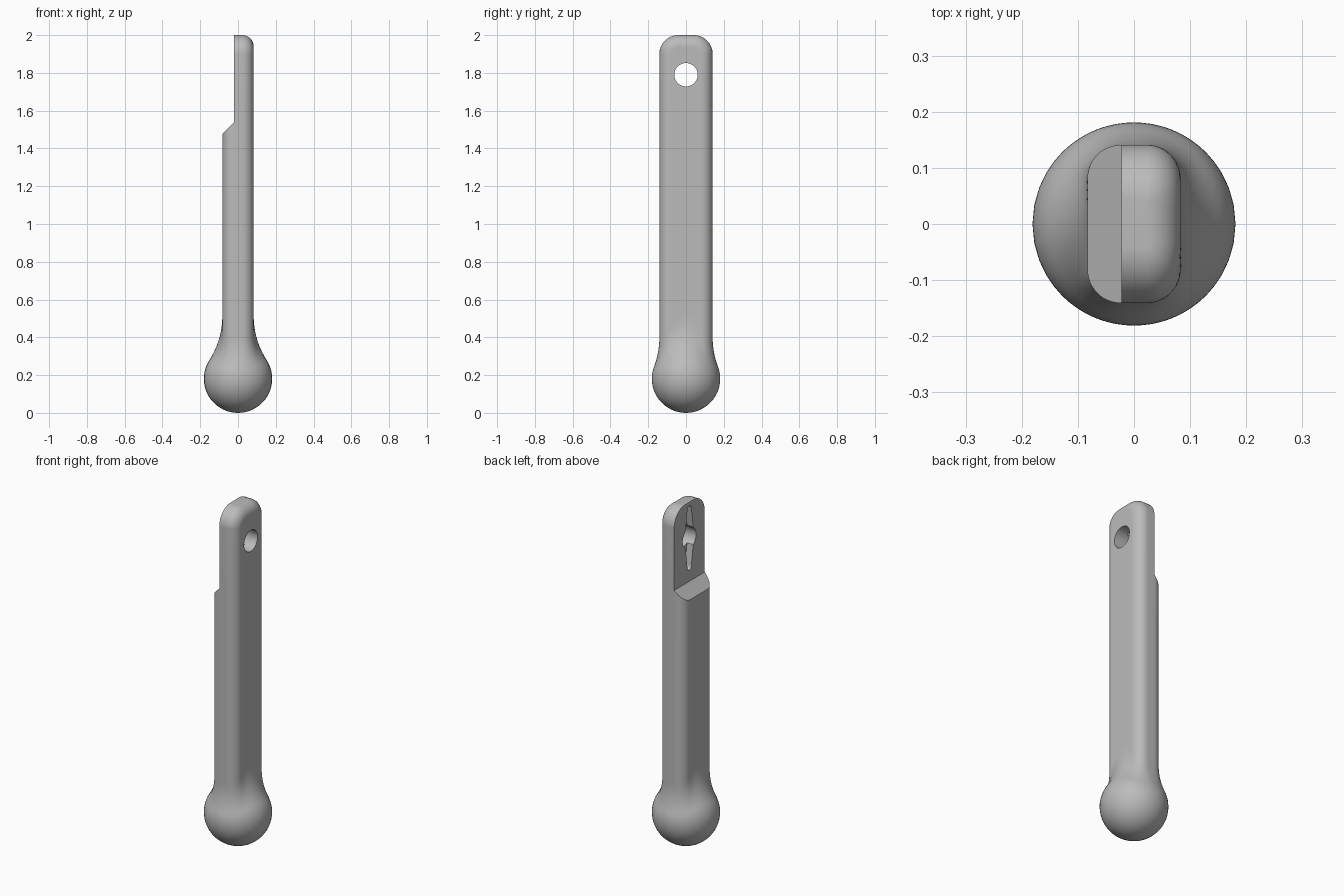
import bpy, bmesh, math

cube = bpy.data.objects.get("Cube")
if cube:
    bpy.data.objects.remove(cube)

BALL = 0.181      # ball radius, also its centre height
HALF_X, HALF_Y = 0.083, 0.141
EDGE = 0.06       # rounding of the long edges
CORNER = 0.1      # rounding of the top corners
BLEND = 0.43      # fillet between shaft and ball
TOP = 2.0
NOTCH_X = -0.022
HOLE_Z = 1.79

grey = bpy.data.materials.new("grey")
grey.use_nodes = True
colour = (0.5, 0.5, 0.5, 1)
grey.diffuse_color = colour
grey.node_tree.nodes["Principled BSDF"].inputs["Base Color"].default_value = colour


def shaft_ring(z):
    """Rounded section of the shaft at height z, narrowing near the top."""
    def width(inset):
        r = CORNER - inset
        rise = max(0, z - (TOP - CORNER))
        return HALF_Y - CORNER + math.sqrt(max(0, r * r - rise * rise))

    limit = math.acos(1 - min(EDGE, TOP - z) / EDGE)
    flat = HALF_X - EDGE
    quarter = [(flat * i / 2, width(0)) for i in range(2)]
    for i in range(13):
        a = limit * i / 12
        quarter.append((flat + EDGE * math.sin(a), width(EDGE * (1 - math.cos(a)))))
    x, y = quarter[-1]
    quarter += [(x, y * (1 - i / 5)) for i in range(1, 6)]
    right = quarter + [(px, -py) for px, py in quarter[-2::-1]]
    return right + [(-px, py) for px, py in right[-2:0:-1]]


def blended_radius(rho, z):
    """Ball, then a tangent fillet, then the straight shaft."""
    h = math.sqrt((BALL + BLEND) ** 2 - (rho + BLEND) ** 2)
    if z >= BALL + h:
        return rho
    if z > BALL + BALL * h / (BALL + BLEND):
        return rho + BLEND - math.sqrt(BLEND ** 2 - (BALL + h - z) ** 2)
    return math.sqrt(max(0, BALL ** 2 - (z - BALL) ** 2))


def lower_ring(z):
    ring = []
    for x, y in shaft_ring(1):
        rho = math.hypot(x, y)
        s = blended_radius(rho, z) / rho
        ring.append((x * s, y * s))
    return ring


def add_object(name, bm):
    bmesh.ops.recalc_face_normals(bm, faces=bm.faces)
    mesh = bpy.data.meshes.new(name)
    bm.to_mesh(mesh)
    bm.free()
    mesh.materials.append(grey)
    obj = bpy.data.objects.new(name, mesh)
    bpy.context.collection.objects.link(obj)
    return obj


def prism(name, outline, direction):
    """Extrude a flat outline into a cutter."""
    bm = bmesh.new()
    face = bm.faces.new([bm.verts.new(p) for p in outline])
    out = bmesh.ops.extrude_face_region(bm, geom=[face])
    verts = [g for g in out["geom"] if isinstance(g, bmesh.types.BMVert)]
    bmesh.ops.translate(bm, verts=verts, vec=direction)
    obj = add_object(name, bm)
    obj.hide_render = True
    return obj


# Handle: shaft and ball lofted as one skin
levels = [BALL * (1 - math.cos(math.radians(6 * i))) for i in range(18)]
levels += [BALL + 0.36 * i / 24 for i in range(25)]
levels += [0.8, 1.2, 1.6]
levels += [TOP - CORNER + CORNER * math.sin(math.radians(90 * i / 16)) for i in range(17)]
bm = bmesh.new()
rows = []
for z in levels:
    ring = lower_ring(z) if z < 0.6 else shaft_ring(min(z, TOP))
    rows.append([bm.verts.new((x, y, z)) for x, y in ring])
for low, high in zip(rows, rows[1:]):
    n = len(low)
    for i in range(n):
        j = (i + 1) % n
        bm.faces.new((low[i], low[j], high[j], high[i]))
bm.faces.new(rows[-1])
bmesh.ops.remove_doubles(bm, verts=bm.verts, dist=0.00005)
handle = add_object("handle", bm)

# Notch that thins the upper end
slope = HALF_X + NOTCH_X
notch = prism("notch_cutter", [
    (NOTCH_X, -0.3, 1.537), (NOTCH_X, -0.3, 2.2), (-0.3, -0.3, 2.2),
    (-0.3, -0.3, 1.537 - slope - 0.217), ], (0, 0.6, 0))

# Round hole straight through
turns = [math.tau * i / 48 for i in range(48)]
hole = prism("hole_cutter", [
    (-0.3, 0.062 * math.cos(a), HOLE_Z + 0.062 * math.sin(a)) for a in turns], (0.6, 0, 0))

# Shallow tapered slot with rounded ends
tip, reach = 0.018, 0.17
outline = [(0.042, 0)]
outline += [(tip * math.cos(math.pi * i / 10), reach + tip * math.sin(math.pi * i / 10))
            for i in range(11)]
outline += [(-0.042, 0)]
outline += [(-y, -z) for y, z in outline[1:-1]]
slot = prism("slot_cutter", [(-0.1, y, HOLE_Z + z) for y, z in outline],
             (0.1 + NOTCH_X + 0.04, 0, 0))

bpy.context.view_layer.objects.active = handle
for cutter in (notch, hole, slot):
    mod = handle.modifiers.new(cutter.name, "BOOLEAN")
    mod.operation = "DIFFERENCE"
    mod.solver = "EXACT"
    mod.object = cutter
    bpy.ops.object.modifier_apply(modifier=mod.name)
    bpy.data.objects.remove(cutter)

bpy.ops.object.select_all(action="DESELECT")
handle.select_set(True)
bpy.ops.object.shade_smooth_by_angle(angle=math.radians(30))
